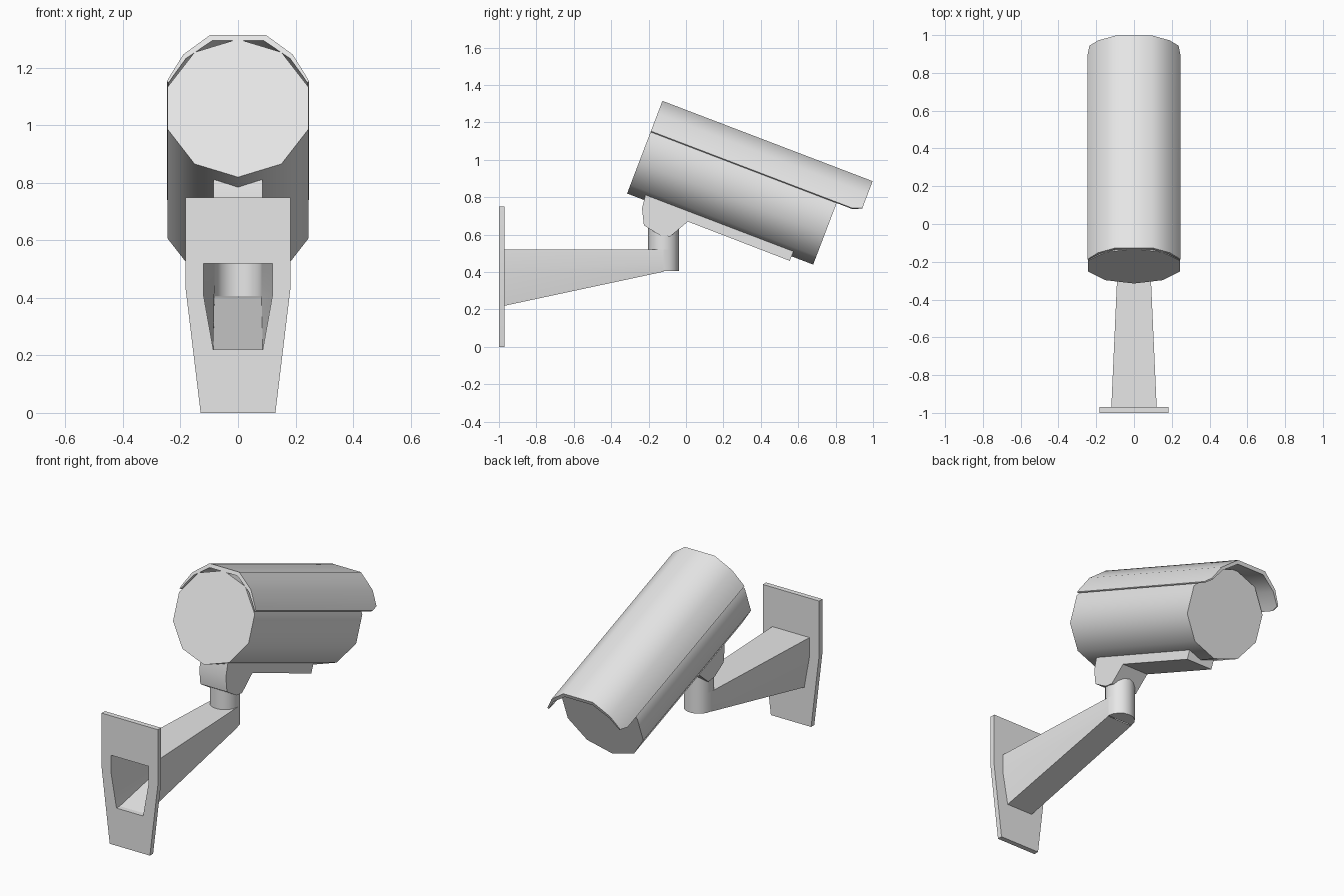
import bpy, bmesh, math
from mathutils import Matrix, Vector

cube = bpy.data.objects.get("Cube")
if cube:
    bpy.data.objects.remove(cube)

grey = bpy.data.materials.new("light_grey")
grey.use_nodes = True
grey.diffuse_color = (0.8, 0.8, 0.8, 1)
grey.node_tree.nodes["Principled BSDF"].inputs["Base Color"].default_value = (0.8, 0.8, 0.8, 1)


def skin(name, rings, closed=True, loop=False, caps=(), matrix=Matrix(), angle=45):
    """Join successive rings of points with quads; caps lists the rings to fill."""
    bm = bmesh.new()
    vs = [[bm.verts.new(matrix @ Vector(p)) for p in ring] for ring in rings]
    n, m = len(vs[0]), len(vs)
    for j in range(m if loop else m - 1):
        a, b = vs[j], vs[(j + 1) % m]
        for i in range(n if closed else n - 1):
            k = (i + 1) % n
            bm.faces.new((a[i], a[k], b[k], b[i]))
    for c in caps:
        bm.faces.new(vs[c])
    if loop and not closed:
        bm.faces.new([r[0] for r in vs])
        bm.faces.new([r[-1] for r in vs])
    bmesh.ops.recalc_face_normals(bm, faces=bm.faces)
    mesh = bpy.data.meshes.new(name)
    bm.to_mesh(mesh)
    bm.free()
    mesh.materials.append(grey)
    obj = bpy.data.objects.new(name, mesh)
    bpy.context.collection.objects.link(obj)
    bpy.ops.object.select_all(action="DESELECT")
    obj.select_set(True)
    bpy.context.view_layer.objects.active = obj
    bpy.ops.object.shade_smooth_by_angle(angle=math.radians(angle))
    return obj


def mirrored(half):
    """Complete a half outline across x = 0."""
    return half + [(-x, z) for x, z in reversed(half)]


def at_y(outline, y):
    return [(x, y, z) for x, z in outline]


def arc(z, start, stop, steps, r=0.082):
    angles = [start + (stop - start) * i / steps for i in range(steps + 1)]
    return [(r * math.cos(a), -0.12 + r * math.sin(a), z) for a in angles]


# Wall plate with the arm opening
plate = mirrored([(0.182, 0.75), (0.182, 0.43), (0.13, 0)])
opening = mirrored([(0.12, 0.52), (0.12, 0.41), (0.086, 0.22)])
skin("wall_plate", [at_y(plate, -1), at_y(plate, -0.97),
                    at_y(opening, -0.97), at_y(opening, -1)], loop=True, angle=20)

# Hollow tapered arm with a round nose
arm_end = mirrored([(0.082, 0.52), (0.082, 0.45), (0.082, 0.402)])
skin("arm", [at_y(opening, -0.97), at_y(arm_end, -0.12)], angle=20)
skin("arm_nose", [arc(0.405, 0, math.pi, 8), arc(0.52, 0, math.pi, 8)],
     closed=False, caps=(0,))

# Swivel post
turn = math.tau * 15 / 16
skin("swivel_post", [arc(0.52, 0, turn, 15), arc(0.66, 0, turn, 15)], caps=(1,))

# Mounting bracket under the housing
side = [(-0.21, 0.84), (-0.235, 0.74), (-0.225, 0.65), (-0.14, 0.597), (-0.085, 0.59),
        (0.01, 0.67), (0.555, 0.46), (0.59, 0.55)]
skin("bracket", [[(x, y, z) for y, z in side] for x in (-0.086, 0.086)],
     caps=(0, 1), angle=40)

# Ten-sided housing, tilted downward
tilt = Matrix.Translation((0, -0.315, 0.82)) @ Matrix.Rotation(math.radians(-20.9), 4, "X")
R = 0.257
decagon = [(R * math.sin(i * math.pi / 5), R - R * math.cos(i * math.pi / 5)) for i in range(10)]
skin("housing", [at_y(decagon, 0), at_y(decagon, 1.065)], caps=(0, 1), matrix=tilt)

# Sun hood with clipped front corners
outer = mirrored([(0.247, 0.357), (0.236, 0.378), (0.19, 0.457), (0.096, 0.53)])
inner = mirrored([(0.241, 0.352), (0.228, 0.373), (0.181, 0.442), (0.09, 0.508)])


def hood_front(outline):
    return [(x, 1.154 if z < 0.36 else 1.203, z) for x, z in outline]


skin("sun_hood", [at_y(outer, 0), hood_front(outer), hood_front(inner), at_y(inner, 0)],
     closed=False, loop=True, matrix=tilt)
